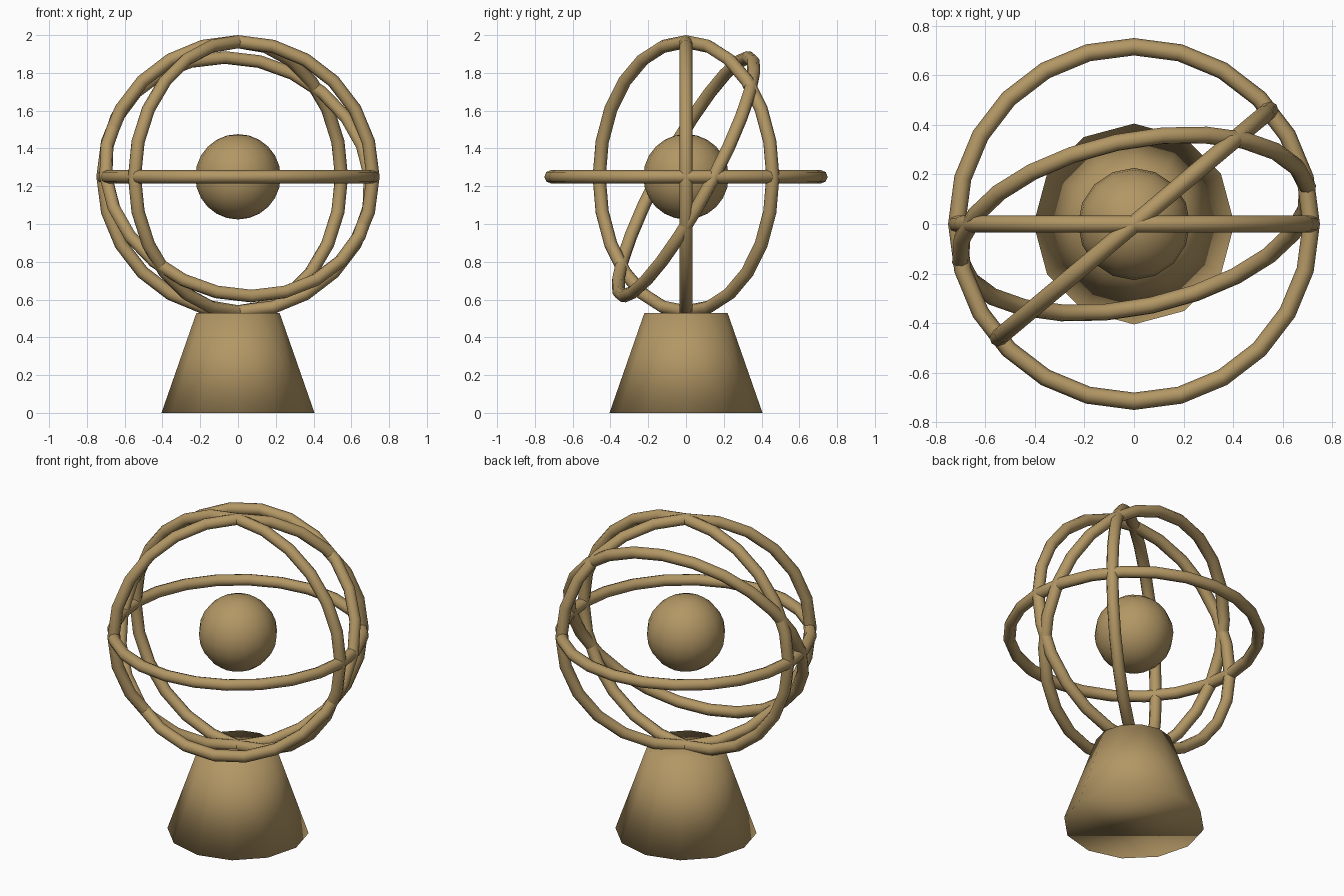
import bpy
from math import radians

if "Cube" in bpy.data.objects:
    bpy.data.objects.remove(bpy.data.objects["Cube"])

CENTRE = (0, 0, 1.25)

brass = bpy.data.materials.new("brass")
brass.diffuse_color = (0.45, 0.31, 0.13, 1)
brass.use_nodes = True
brass.node_tree.nodes["Principled BSDF"].inputs["Base Color"].default_value = brass.diffuse_color


def finish(name):
    obj = bpy.context.object
    obj.name = name
    obj.data.materials.append(brass)
    bpy.ops.object.shade_smooth()
    return obj


def ring(name, tilt, turn):
    bpy.ops.mesh.primitive_torus_add(
        major_segments=24, minor_segments=8,
        major_radius=0.715, minor_radius=0.035,
        location=CENTRE, rotation=(radians(tilt), 0, radians(turn)))
    return finish(name)


# Tapered twelve-sided pedestal
bpy.ops.mesh.primitive_cone_add(vertices=12, radius1=0.405, radius2=0.22,
                                depth=0.53, location=(0, 0, 0.265))
finish("pedestal")

# Globe in the middle
bpy.ops.mesh.primitive_uv_sphere_add(segments=16, ring_count=12,
                                     radius=0.226, location=CENTRE)
finish("globe")

# Four rings around the globe
for name, tilt, turn in (("horizon_ring", 0, 0),
                         ("front_upright_ring", 90, 0),
                         ("turned_upright_ring", 90, 40),
                         ("tilted_ring", 62, 12)):
    ring(name, tilt, turn)
